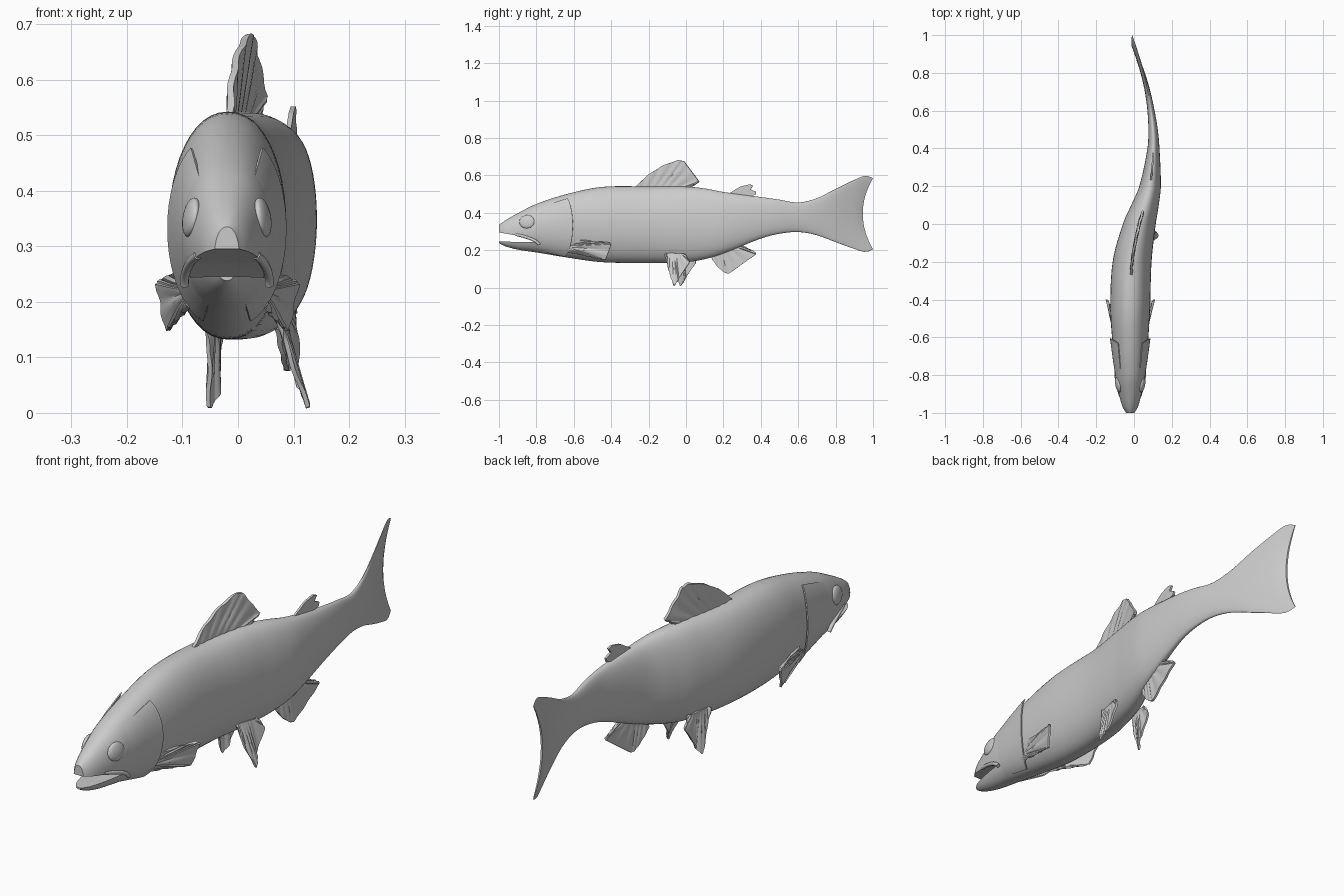
import bpy, bmesh, math

if "Cube" in bpy.data.objects:
    bpy.data.objects.remove(bpy.data.objects["Cube"])

grey = bpy.data.materials.new("plain grey")
grey.use_nodes = True
grey.diffuse_color = (0.6, 0.6, 0.6, 1)
grey.node_tree.nodes["Principled BSDF"].inputs["Base Color"].default_value = (0.6, 0.6, 0.6, 1)

# Body stations: y, spine x, half width, belly z, back z
STATIONS = [
    (-1.0, -.02, .022, .238, .335), (-.97, -.02, .040, .222, .357),
    (-.9, -.02, .060, .203, .397), (-.8, -.02, .080, .188, .447),
    (-.63, -.02, .094, .160, .502), (-.45, -.02, .105, .136, .538),
    (-.2, -.01, .103, .132, .541), (0, .028, .087, .136, .540),
    (.1, .058, .073, .152, .530), (.2, .085, .057, .182, .511),
    (.4, .103, .032, .262, .484), (.5, .101, .025, .288, .470),
    (.6, .090, .019, .297, .455), (.7, .073, .015, .280, .478),
    (.8, .050, .012, .243, .528), (.9, .022, .009, .207, .576),
    (.96, .004, .007, .190, .598), (1.0, -.010, .004, .205, .585)]


def station(y):
    """Smoothly interpolate the station table at y."""
    s = STATIONS
    i = max(k for k in range(len(s) - 1) if s[k][0] <= y or k == 0)
    p, q = s[i], s[i + 1]
    before, after = s[max(i - 1, 0)], s[min(i + 2, len(s) - 1)]
    d = q[0] - p[0]
    t = (y - p[0]) / d
    out = []
    for k in range(1, 5):
        m0 = (q[k] - before[k]) / (q[0] - before[0]) * d
        m1 = (after[k] - p[k]) / (after[0] - p[0]) * d
        out.append((2*t**3 - 3*t*t + 1) * p[k] + (t**3 - 2*t*t + t) * m0
                   + (3*t*t - 2*t**3) * q[k] + (t**3 - t*t) * m1)
    return out


def skin(y, angle, lift=0):
    """Point on the body surface, raised by lift."""
    x, w, low, high = station(y)
    c, s = math.cos(angle), math.sin(angle)
    notch = .055 * max(0, (y - .6) / .4) ** 2 * (1 - s * s)
    return (x + (w + lift) * math.copysign(abs(c) ** .92, c), y - notch,
            (low + high) / 2 + ((high - low) / 2 + lift) * s)


def finish(obj, angle=35):
    obj.data.materials.append(grey)
    bpy.ops.object.select_all(action='DESELECT')
    bpy.context.view_layer.objects.active = obj
    obj.select_set(True)
    for m in list(obj.modifiers):
        bpy.ops.object.modifier_apply(modifier=m.name)
    bpy.ops.object.shade_smooth_by_angle(angle=math.radians(angle))


def mesh_object(name, points, faces):
    mesh = bpy.data.meshes.new(name)
    mesh.from_pydata(points, [], faces)
    bm = bmesh.new()
    bm.from_mesh(mesh)
    bmesh.ops.recalc_face_normals(bm, faces=bm.faces)
    bm.to_mesh(mesh)
    bm.free()
    obj = bpy.data.objects.new(name, mesh)
    bpy.context.collection.objects.link(obj)
    return obj


def grid_faces(rows, cols):
    return [(r*cols + c, r*cols + c + 1, (r+1)*cols + c + 1, (r+1)*cols + c)
            for r in range(rows - 1) for c in range(cols - 1)]


def sheet(name, rows, thickness, offset=0):
    """Thin solid from a grid of points."""
    obj = mesh_object(name, [p for r in rows for p in r], grid_faces(len(rows), len(rows[0])))
    mod = obj.modifiers.new("thickness", 'SOLIDIFY')
    mod.thickness, mod.offset = thickness, offset
    finish(obj)
    return obj


# Body with tail fan
N = 48
ys = [-1, -.993, -.985] + [-.97 + i * 1.97 / 80 for i in range(81)]
points, faces = [], []
for y in ys:
    points += [skin(min(y, 1), math.pi / 2 + 2 * math.pi * j / N) for j in range(N)]
for r in range(len(ys) - 1):
    for j in range(N):
        k = (j + 1) % N
        faces.append((r*N + j, r*N + k, (r+1)*N + k, (r+1)*N + j))
for base in (0, (len(ys) - 1) * N):
    for j in range(N // 2):
        quad = [base + j, base + j + 1, base + (N - j - 1) % N, base + (N - j) % N]
        faces.append(tuple(dict.fromkeys(quad)))
body = mesh_object("body", points, faces)

# Open mouth, cut with a wedge
wedge = [(-1.05, .304), (-.86, .270), (-.80, .244), (-1.05, .246)]
cutter = mesh_object("mouth_cutter", [(x, y, z) for x in (-.3, .3) for y, z in wedge],
                     [(0, 1, 2, 3), (4, 5, 6, 7)]
                     + [(i, (i+1) % 4, (i+1) % 4 + 4, i + 4) for i in range(4)])
cutter.hide_render = True
cut = body.modifiers.new("mouth", 'BOOLEAN')
cut.operation, cut.solver, cut.object = 'DIFFERENCE', 'EXACT', cutter
finish(body)
bpy.data.objects.remove(cutter)


def along(path, t):
    """Point at t (0 to 1) on a polyline."""
    f = min(t, .9999) * (len(path) - 1)
    i = int(f)
    return [a + (b - a) * (f - i) for a, b in zip(path[i], path[i + 1])]


def fin(name, base, edge, thickness=.008, ripple=.0, side=1):
    """Fan from base to edge; points are (offset from spine, y, z)."""
    rows = []
    for v in range(9):
        row = []
        for u in range(41):
            t, k = u / 40, v / 8
            p = [a + (b - a) * k for a, b in zip(along(base, t), along(edge, t))]
            wave = ripple * math.sin(t * math.pi * 16) * math.sin(math.pi * min(k, .75))
            y = p[1]
            row.append((station(y)[0] + side * (p[0] + wave), y, p[2]))
        rows.append(row)
    return sheet(name, rows, thickness)


# Fins on the midline
fin("dorsal_fin", [(0, -.26, .525), (0, .02, .525)],
    [(0, -.27, .54), (0, -.2, .605), (0, -.12, .654), (0, -.04, .682), (0, -.01, .675),
     (0, .02, .635), (0, .07, .568), (0, .05, .555), (0, .02, .53)], .012, .003)
fin("adipose_fin", [(0, .23, .49), (0, .32, .485)],
    [(0, .23, .503), (0, .29, .54), (0, .34, .552), (0, .36, .545),
     (0, .345, .525), (0, .375, .512), (0, .37, .495), (0, .33, .487)], .009)
fin("anal_fin", [(0, .14, .18), (0, .29, .24)],
    [(0, .14, .15), (0, .175, .105), (0, .21, .078), (0, .23, .075), (0, .30, .125),
     (0, .375, .178), (0, .37, .188), (0, .29, .225)], .009, .002)

# Paired fins; the pelvic pair leans with the bend of the body
for label, side in (("left", 1), ("right", -1)):
    fin(label + "_pectoral_fin",
        [(.075, -.60, .235), (.07, -.64, .195)],
        [(.088, -.575, .255), (.118, -.41, .24), (.125, -.40, .23),
         (.108, -.43, .148), (.088, -.52, .168), (.065, -.64, .192)],
        .008, .003, side)
    lean = 0 if side > 0 else -.02
    shift = 0 if side > 0 else .035
    fin(label + "_pelvic_fin",
        [(.06, -.11 + shift, .185), (.065, -.01 + shift, .18)],
        [(.075, -.11 + shift, .18), (.085 + lean, -.095 + shift, .10),
         (.115 + lean * 2, -.065 + shift, .006), (.10 + lean * 2, -.045 + shift, .035),
         (.085 + lean, -.035 + shift, .055), (.075, .02 + shift, .135),
         (.065, -.005 + shift, .18)], .008, .002, side)

    # Gill cover, a plate lifting away from the body at its rear edge
    rows = []
    for i in range(11):
        k = i / 10
        row = []
        for j in range(25):
            a = math.radians(-68 + 122 * j / 24)
            y = -.80 + k * (.13 + .065 * math.cos(a))
            px, py, pz = skin(y, a, -.004 + .013 * k)
            row.append((px if side > 0 else 2 * station(y)[0] - px, py, pz))
        rows.append(row)
    sheet(label + "_gill_cover", rows, .005)

    # Eye, a flattened ball
    bpy.ops.mesh.primitive_uv_sphere_add(segments=24, ring_count=12,
                                         location=(-.02 + side * .064, -.85, .352))
    eye = bpy.context.object
    eye.name = label + "_eye"
    eye.scale = (.014, .042, .036)
    eye.rotation_euler = (0, side * math.radians(-10), side * math.radians(-10))
    finish(eye)

    # Lip fold at the corner of the mouth
    curve = bpy.data.curves.new(label + "_lip", 'CURVE')
    curve.dimensions, curve.bevel_depth, curve.bevel_resolution = '3D', .008, 3
    curve.use_fill_caps = True
    spline = curve.splines.new('NURBS')
    path = [(.052, -.91, .284), (.064, -.87, .275), (.072, -.83, .262),
            (.077, -.795, .245), (.076, -.785, .230)]
    spline.points.add(len(path) - 1)
    for pt, (x, y, z) in zip(spline.points, path):
        pt.co = (-.02 + side * x, y, z, 1)
    spline.use_endpoint_u = True
    lip = bpy.data.objects.new(label + "_lip", curve)
    bpy.context.collection.objects.link(lip)
    lip.data.materials.append(grey)
